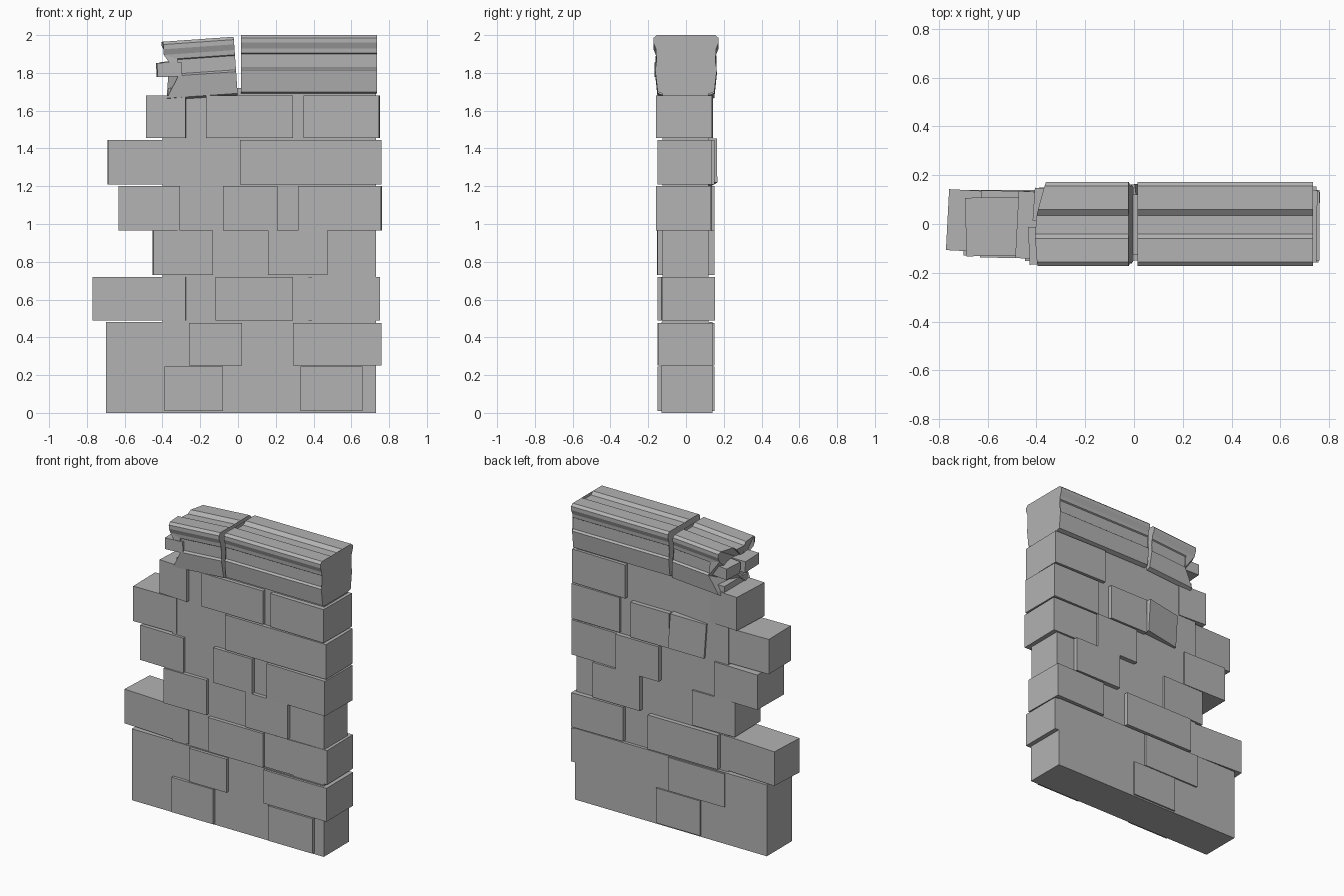
import bpy, bmesh, math
from mathutils import Matrix, Vector

default_cube = bpy.data.objects.get("Cube")
if default_cube:
    bpy.data.objects.remove(default_cube, do_unlink=True)

# Single stone colour
stone = bpy.data.materials.new("grey stone")
stone.use_nodes = True
COLOUR = (0.45, 0.45, 0.45, 1)
stone.diffuse_color = COLOUR
stone.node_tree.nodes["Principled BSDF"].inputs["Base Color"].default_value = COLOUR


def finish(name, bm):
    bmesh.ops.recalc_face_normals(bm, faces=bm.faces)
    mesh = bpy.data.meshes.new(name)
    bm.to_mesh(mesh)
    bm.free()
    mesh.materials.append(stone)
    obj = bpy.data.objects.new(name, mesh)
    bpy.context.collection.objects.link(obj)
    return obj


def block(name, x, y, z, yaw=0, pitch=0):
    """Box spanning the x, y and z ranges, turned about its own centre (degrees)."""
    bm = bmesh.new()
    bmesh.ops.create_cube(bm, size=1)
    size = Vector((x[1] - x[0], y[1] - y[0], z[1] - z[0]))
    bmesh.ops.scale(bm, vec=size, verts=bm.verts)
    obj = finish(name, bm)
    obj.location = (sum(x) / 2, sum(y) / 2, sum(z) / 2)
    obj.rotation_euler = (0, math.radians(pitch), math.radians(yaw))
    return obj


def extrude_profile(name, profile, left, right, broken=None):
    """Extrude a y-z profile along x; broken gives the ragged left end."""
    bm = bmesh.new()
    ends = [[], []]
    for y, z in profile:
        x = left + (broken(y, z) if broken else 0)
        ends[0].append(bm.verts.new((x, y, z)))
        ends[1].append(bm.verts.new((right, y, z)))
    count = len(profile)
    for i in range(count):
        j = (i + 1) % count
        bm.faces.new((ends[0][i], ends[0][j], ends[1][j], ends[1][i]))
    for end in ends:
        face = bm.faces.new(end)
        bmesh.ops.triangulate(bm, faces=[face])
    return finish(name, bm)


# Courses of the wall, from the ground up
COURSES = [(0.01, 0.245), (0.25, 0.475), (0.49, 0.72), (0.73, 0.965),
           (0.965, 1.2), (1.21, 1.445), (1.455, 1.68)]

# Core masonry
block("wall_base", (-0.7, 0.73), (-0.13, 0.14), (0, 0.48))
block("wall_core", (-0.4, 0.73), (-0.125, 0.12), (0.48, 1.46))
block("wall_core_top", (-0.37, 0.73), (-0.125, 0.12), (1.46, 1.72))

# End bricks through the full thickness: course, x range, y range, yaw
END_BRICKS = [
    (1, 0.29, 0.76, -0.145, 0.14, 0),
    (2, -0.765, -0.27, -0.12, 0.13, -3),
    (2, 0.37, 0.75, -0.13, 0.15, 1),
    (3, -0.45, -0.135, -0.15, 0.13, 1),
    (4, -0.63, -0.305, -0.14, 0.135, -1),
    (4, 0.32, 0.76, -0.155, 0.135, -1),
    (5, -0.69, -0.37, -0.13, 0.11, 1),
    (5, 0.4, 0.76, -0.15, 0.135, 0),
    (6, -0.48, -0.27, -0.145, 0.13, -3),
    (6, 0.35, 0.75, -0.155, 0.14, -1),
]
for row, x0, x1, y0, y1, yaw in END_BRICKS:
    side = "left" if x0 > 0 else "right"
    block(f"{side}_end_brick_{row}", (x0, x1), (y0, y1), COURSES[row], yaw)

# Bricks standing proud of one face: course, x range
FRONT_BRICKS = [(0, -0.39, -0.08), (0, 0.33, 0.66), (1, -0.26, 0.02),
                (2, -0.12, 0.29), (3, 0.16, 0.475), (4, -0.08, 0.21),
                (5, 0.01, 0.4), (6, -0.17, 0.29)]
BACK_BRICKS = [(0, -0.21, 0.12), (1, -0.39, 0.03), (2, -0.34, 0.18),
               (3, 0.24, 0.59), (4, 0.1, 0.42), (5, 0.02, 0.31)]
for row, x0, x1 in FRONT_BRICKS:
    block(f"front_brick_{row}", (x0, x1), (-0.15, 0), COURSES[row])
block("front_filler_brick", (0.29, 0.51), (-0.132, 0), COURSES[2])
for row, x0, x1 in BACK_BRICKS:
    block(f"back_brick_{row}", (x0, x1), (0, 0.15), COURSES[row])
block("loose_back_brick", (-0.23, 0.02), (0.02, 0.15), COURSES[5], 7, -4)

# Moulded coping: one side from the bottom up to the lip
SIDE = [(0.125, 1.69), (0.15, 1.7), (0.163, 1.815), (0.15, 1.825), (0.15, 1.9),
        (0.158, 1.905), (0.16, 1.93), (0.172, 1.96), (0.172, 1.985), (0.155, 2)]
GROOVE = [(0.06, 2), (0.035, 1.98), (-0.04, 1.98), (-0.06, 2)]
PROFILE = SIDE + GROOVE + [(-y, z) for y, z in reversed(SIDE)]
extrude_profile("coping_long", PROFILE, 0.015, 0.735)


def ragged(y, z):
    """Broken end: bitten in at mid height and slanting towards the back."""
    bite = 0.07 if 1.8 < z < 1.92 else 0
    return bite + 0.1 * y + 0.03 * abs(y) / 0.17


short = extrude_profile("coping_broken", PROFILE, -0.39, -0.002, ragged)
pivot = Matrix.Translation((0, 0, 1.7))
tilt = pivot @ Matrix.Rotation(math.radians(-4), 4, 'Y') @ pivot.inverted()
short.matrix_world = Matrix.Translation((0, 0, -0.008)) @ tilt

# Fragments sticking out of the broken end
block("coping_front_fragment", (-0.43, -0.3), (-0.165, -0.01), (1.78, 1.855), 2, -2)
block("coping_back_fragment", (-0.41, -0.3), (0.01, 0.145), (1.785, 1.86), -4, -2)
